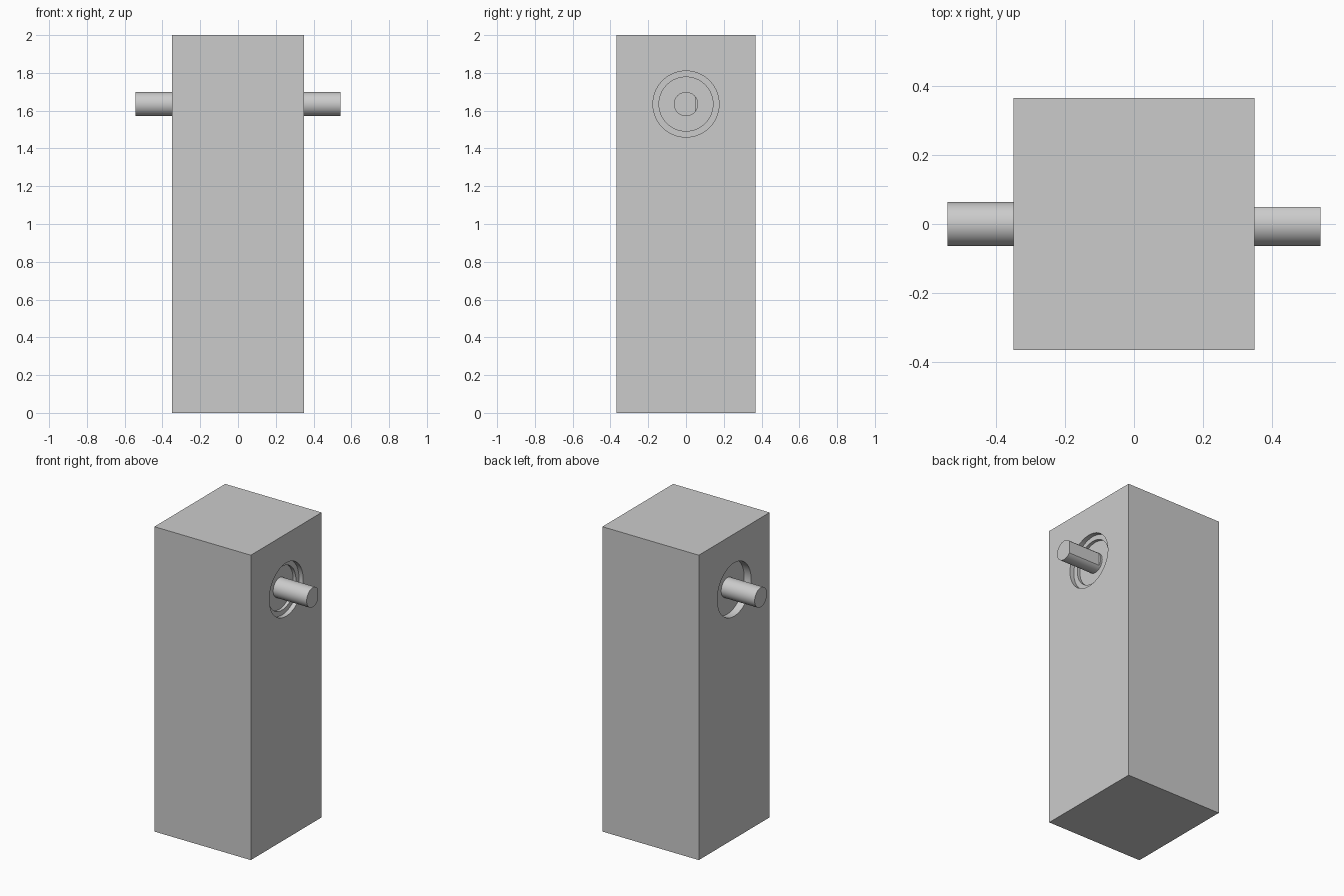
import bpy
import math

if "Cube" in bpy.data.objects:
    bpy.data.objects.remove(bpy.data.objects["Cube"], do_unlink=True)

grey = bpy.data.materials.new("light grey")
grey.use_nodes = True
colour = (0.6, 0.6, 0.6, 1)
grey.diffuse_color = colour
grey.node_tree.nodes["Principled BSDF"].inputs["Base Color"].default_value = colour

HALF_X, HALF_Y, HEIGHT = 0.35, 0.367, 2.0
AXIS_Z, SHAFT_R, TIP_X = 1.635, 0.064, 0.543
FLOOR_X = HALF_X - 0.05


def cylinder_x(name, radius, x0, x1, flat_y=None):
    """Cylinder along x; flat_y mills a flat on its +y side."""
    bpy.ops.mesh.primitive_cylinder_add(
        vertices=64, radius=radius, depth=abs(x1 - x0),
        location=((x0 + x1) / 2, 0, AXIS_Z), rotation=(0, math.pi / 2, 0))
    obj = bpy.context.object
    obj.name = name
    bpy.ops.object.transform_apply(location=True, rotation=True, scale=True)
    if flat_y is not None:
        for v in obj.data.vertices:
            v.co.y = min(v.co.y, flat_y)
    obj.data.materials.append(grey)
    bpy.ops.object.shade_smooth_by_angle(angle=math.radians(30))
    return obj


# Housing block
bpy.ops.mesh.primitive_cube_add(size=1, location=(0, 0, HEIGHT / 2))
housing = bpy.context.object
housing.name = "housing"
housing.scale = (2 * HALF_X, 2 * HALF_Y, HEIGHT)
bpy.ops.object.transform_apply(location=True, rotation=True, scale=True)
housing.data.materials.append(grey)

# Round recesses: stepped on the left side, plain on the right side
cutters = [
    cylinder_x("left_recess_cutter", 0.175, HALF_X - 0.03, HALF_X + 0.1),
    cylinder_x("left_step_cutter", 0.143, FLOOR_X, HALF_X + 0.15),
    cylinder_x("right_recess_cutter", 0.175, -FLOOR_X, -HALF_X - 0.1),
]
for cutter in cutters:
    cutter.hide_render = True
    bpy.ops.object.select_all(action="DESELECT")
    bpy.context.view_layer.objects.active = housing
    housing.select_set(True)
    mod = housing.modifiers.new("recess", "BOOLEAN")
    mod.operation = "DIFFERENCE"
    mod.solver = "EXACT"
    mod.object = cutter
    bpy.ops.object.modifier_apply(modifier=mod.name)
    bpy.data.objects.remove(cutter, do_unlink=True)
bpy.ops.object.shade_smooth_by_angle(angle=math.radians(30))

# Output shafts: the left one has a round root and a milled flat
cylinder_x("right_shaft", SHAFT_R, -TIP_X, -FLOOR_X + 0.02)
cylinder_x("left_shaft_root", SHAFT_R, FLOOR_X - 0.02, FLOOR_X + 0.012)
cylinder_x("left_shaft", SHAFT_R, FLOOR_X + 0.012, TIP_X, flat_y=0.05)
